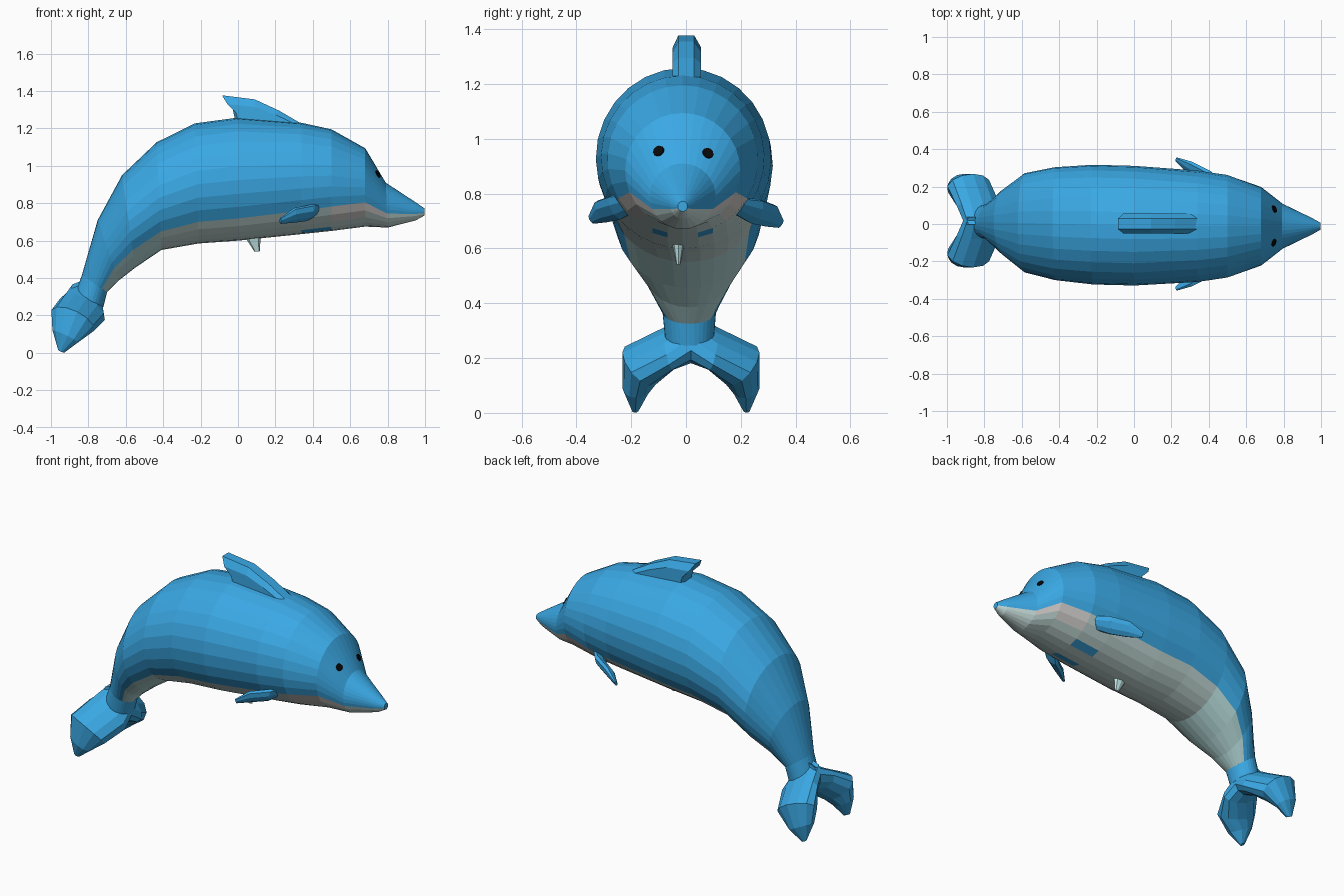
import bpy, bmesh, math
from mathutils import Vector
from mathutils.bvhtree import BVHTree

if "Cube" in bpy.data.objects:
    bpy.data.objects.remove(bpy.data.objects["Cube"])


def material(name, rgb):
    m = bpy.data.materials.new(name)
    lin = [c / 255 / 12.92 if c < 10 else ((c / 255 + 0.055) / 1.055) ** 2.4 for c in rgb]
    m.diffuse_color = (*lin, 1)
    m.use_nodes = True
    m.node_tree.nodes["Principled BSDF"].inputs["Base Color"].default_value = m.diffuse_color
    return m


BLUE = material("blue", (58, 168, 228))
BELLY = material("belly_pale", (200, 224, 221))
PALE = material("pale_tail_belly", (180, 216, 216))
CHEEK = material("cheek_grey", (214, 211, 208))
WHITE = material("pale_fin", (190, 226, 226))
BLACK = material("black", (8, 8, 10))


def finish(bm, name, mats):
    bmesh.ops.recalc_face_normals(bm, faces=bm.faces)
    me = bpy.data.meshes.new(name)
    bm.to_mesh(me)
    bm.free()
    ob = bpy.data.objects.new(name, me)
    bpy.context.collection.objects.link(ob)
    for m in mats:
        me.materials.append(m)
    return ob


def loft(rings, side, upper, lower, paint=None):
    """Skin ellipses given as (top, bottom, half width, split height fraction)."""
    bm = bmesh.new()
    n = upper + lower
    loops = []
    for p, q, w, f in rings:
        p, q = Vector(p), Vector(q)
        a0 = math.acos(2 * f - 1)
        angles = [-a0 + 2 * a0 * i / upper for i in range(upper)]
        angles += [a0 + (2 * math.pi - 2 * a0) * i / lower for i in range(lower)]
        loops.append([bm.verts.new((p + q) / 2 + (p - q) / 2 * math.cos(a)
                                   + side * w * math.sin(a)) for a in angles])
    for r, (a, b) in enumerate(zip(loops, loops[1:])):
        for i in range(n):
            j = (i + 1) % n
            face = bm.faces.new((a[i], a[j], b[j], b[i]))
            if paint:
                face.material_index = paint(r, i)
    bm.faces.new(loops[0])
    bm.faces.new(loops[-1])
    return bm


# body: top x, top z, bottom x, bottom z, half width, belly edge height fraction
SECTIONS = [
    (0.998, 0.772, 0.998, 0.735, 0.018, 0.30),
    (0.95, 0.805, 0.95, 0.708, 0.045, 0.36),
    (0.79, 0.910, 0.80, 0.670, 0.120, 0.31),
    (0.68, 1.094, 0.68, 0.675, 0.210, 0.31),
    (0.50, 1.195, 0.50, 0.652, 0.275, 0.24),
    (0.34, 1.230, 0.34, 0.635, 0.298, 0.21),
    (0.00, 1.258, 0.00, 0.600, 0.320, 0.18),
    (-0.23, 1.227, -0.21, 0.585, 0.320, 0.18),
    (-0.435, 1.126, -0.41, 0.550, 0.302, 0.17),
    (-0.62, 0.950, -0.55, 0.455, 0.265, 0.19),
    (-0.75, 0.710, -0.64, 0.385, 0.175, 0.21),
    (-0.835, 0.415, -0.70, 0.325, 0.098, 0.20),
    (-0.87, 0.320, -0.72, 0.245, 0.090, 0.20),
]
UP, LOW = 20, 10


def body_paint(r, i):
    if i < UP or r == len(SECTIONS) - 2:
        return 0
    if r == 4 and i in (UP + 3, UP + 6):    # two blue streaks on the chest
        return 0
    edge = min(i - UP, UP + LOW - 1 - i)    # cheek patch by the belly edge
    if (r == 2 and edge == 0) or (r == 3 and edge < 2):
        return 3
    return 2 if r >= 8 else 1


rings = []
for tx, tz, bx, bz, w, f in SECTIONS:
    y = 0.003 - 0.015 * max(-1, min(1, tx / 0.6 + 0.8))
    rings.append(((tx, y, tz), (bx, y, bz), w, f))
bm = loft(rings, Vector((0, 1, 0)), UP, LOW, body_paint)
bmesh.ops.recalc_face_normals(bm, faces=bm.faces)
tree = BVHTree.FromBMesh(bm)
finish(bm, "body", [BLUE, BELLY, PALE, CHEEK])

# eyes: thin dark discs laid on the head
for name, y, z in (("right_eye", -0.10, 0.955), ("left_eye", 0.08, 0.947)):
    hit, normal, _, _ = tree.ray_cast(Vector((2, y, z)), Vector((-1, 0, 0)))
    eye = bmesh.new()
    bmesh.ops.create_cone(eye, cap_ends=True, segments=10, radius1=0.022, radius2=0.020, depth=0.008)
    ob = finish(eye, name, [BLACK])
    ob.location = hit + normal * 0.0005
    ob.rotation_euler = normal.to_track_quat('Z', 'Y').to_euler()

# dorsal fin: swept outline in thickness layers with chamfered sides
OUTLINE = [(0.345, 1.222), (0.22, 1.295), (0.09, 1.355), (-0.085, 1.377),
           (-0.03, 1.31), (-0.01, 1.22)]
fin = bmesh.new()
layers = []
for y, k in ((-0.050, 0.70), (-0.028, 1), (0.030, 1), (0.055, 0.72)):
    layers.append([fin.verts.new((0.1 + (x - 0.1) * (0.5 + k / 2), y, 1.22 + (z - 1.22) * k))
                   for x, z in OUTLINE])
for a, b in zip(layers, layers[1:]):
    for i in range(len(a)):
        j = (i + 1) % len(a)
        fin.faces.new((a[i], a[j], b[j], b[i]))
fin.faces.new(layers[0])
fin.faces.new(layers[-1])
finish(fin, "dorsal_fin", [BLUE])

# flippers and tail flukes: x, y, z of both edges and half thickness
FLIPPER = [
    (0.465, 0.20, 0.800, 0.430, 0.18, 0.740, 0.027),
    (0.405, 0.265, 0.795, 0.370, 0.24, 0.705, 0.034),
    (0.300, 0.320, 0.775, 0.290, 0.29, 0.695, 0.030),
    (0.225, 0.352, 0.720, 0.228, 0.338, 0.690, 0.010),
]
FLUKE = [
    (-0.80, -0.02, 0.370, -0.83, -0.02, 0.200, 0.10),
    (-0.81, 0.10, 0.290, -0.85, 0.06, 0.180, 0.132),
    (-0.86, 0.25, 0.220, -0.91, 0.12, 0.125, 0.126),
    (-0.91, 0.25, 0.090, -0.94, 0.15, 0.085, 0.075),
    (-0.95, 0.215, 0.008, -0.94, 0.19, 0.010, 0.018),
]


def limb(name, table, side, sign, y0, dz, sides):
    rs = [((a, y0 + sign * b, c + dz), (d, y0 + sign * e, f + dz), w, 0.5)
          for a, b, c, d, e, f, w in table]
    s = Vector((side[0], sign * side[1], side[2])).normalized()
    finish(loft(rs, s, sides, sides), name, [BLUE])


for label, sign, dz in (("right", -1, 0.0), ("left", 1, -0.015)):
    limb(label + "_flipper", FLIPPER, (0.5, 0.85, 0.2), sign, 0, dz, 4)
    limb(label + "_fluke", FLUKE, (0.9, 0, -0.45), sign, 0.018, 0, 6)

# small pale fin under the belly, leaning forward
cone = bmesh.new()
bmesh.ops.create_cone(cone, cap_ends=True, segments=8, radius1=0.014, radius2=0.046, depth=0.09)
for v in cone.verts:
    v.co.y *= 0.55
    v.co.x += (-0.012 if v.co.z > 0 else 0.014)
ob = finish(cone, "belly_fin", [WHITE])
ob.location = (0.088, -0.028, 0.586)
